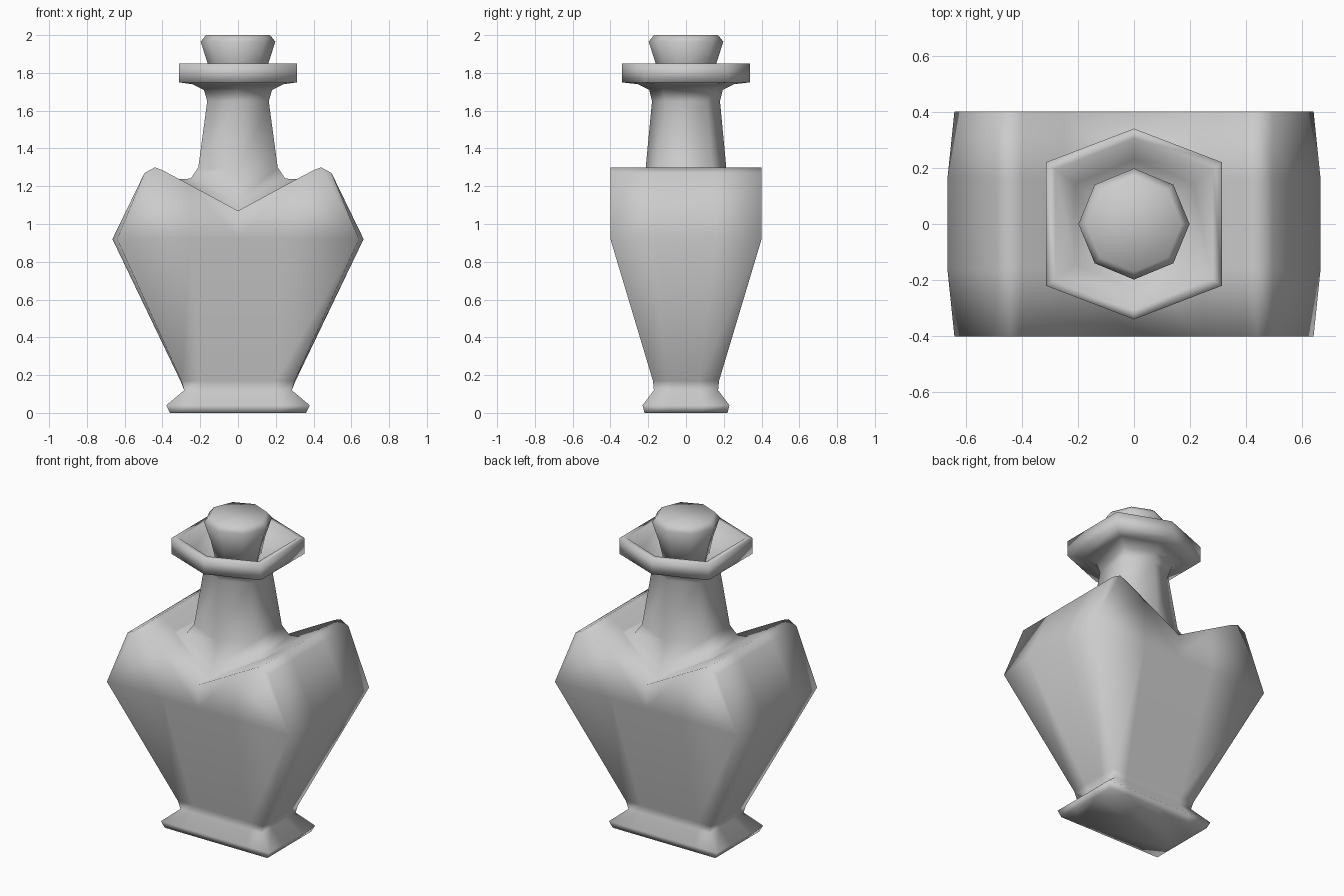
import bpy, bmesh, math

if "Cube" in bpy.data.objects:
    bpy.data.objects.remove(bpy.data.objects["Cube"])


def finish(name, bm):
    bmesh.ops.remove_doubles(bm, verts=bm.verts, dist=0.0005)
    bmesh.ops.recalc_face_normals(bm, faces=bm.faces)
    for f in bm.faces:
        f.smooth = True
    me = bpy.data.meshes.new(name)
    bm.to_mesh(me)
    bm.free()
    ob = bpy.data.objects.new(name, me)
    bpy.context.collection.objects.link(ob)
    return ob


def loft(bm, rings, cap_start=False, cap_end=False):
    rows = [[bm.verts.new(p) for p in r] for r in rings]
    n = len(rows[0])
    for a, b in zip(rows, rows[1:]):
        for i in range(n):
            j = (i + 1) % n
            bm.faces.new((a[i], a[j], b[j], b[i]))
    if cap_start:
        bm.faces.new(rows[0][::-1])
    if cap_end:
        bm.faces.new(rows[-1])


def body_ring(w, d, c, e, z):
    front = [(-w, -d), (-c, -d), (0, -d), (c, -d), (w, -d), (w + e, -0.4 * d), (w + e, 0.4 * d)]
    return [(x, y, z) for x, y in front + [(-x, -y) for x, y in front]]


# Foot and tapering lower body
bm = bmesh.new()
loft(bm, [body_ring(*r) for r in [
    (0.36, 0.22, 0.22, 0, 0),
    (0.38, 0.23, 0.22, 0, 0.04),
    (0.285, 0.17, 0.20, 0, 0.12),
    (0.30, 0.175, 0.20, 0.005, 0.17),
    (0.64, 0.40, 0.25, 0.025, 0.92)]], cap_start=True)

# Heart-shaped shoulders: profile swept front to back
half = [(0.64, 0.92), (0.495, 1.27), (0.44, 1.30), (0.40, 1.285), (0.25, 1.205)]
path = half + [(0, 1.07)] + [(-x, z) for x, z in half[::-1]]
rows = []
for y, e in ((-0.4, 0), (-0.16, 0.025), (0.16, 0.025), (0.4, 0)):
    row = []
    for x, z in path:
        bulge = math.copysign(e, x) if z == 0.92 else 0
        row.append(bm.verts.new((x + bulge, y, z)))
    rows.append(row)
for a, b in zip(rows, rows[1:]):
    for i in range(len(path) - 1):
        bm.faces.new((a[i], a[i + 1], b[i + 1], b[i]))

# Flat front and back of the heart
for y in (-0.4, 0.4):
    for s in (-1, 1):
        inner = [(0, 0.92), (0.25, 0.92), (0.25, 1.205), (0, 1.07)]
        outer = [(0.25, 0.92)] + half
        for poly in (inner, outer):
            bm.faces.new([bm.verts.new((s * x, y, z)) for x, z in poly])
finish("bottle_body", bm)


# Six-sided neck with flared, open rim; its foot dips into the valley
def hex_ring(x, yc, yv, z, zv=None):
    zv = z if zv is None else zv
    return [(0, -yv, zv), (x, -yc, z), (x, yc, z), (0, yv, zv), (-x, yc, z), (-x, -yc, z)]


bm = bmesh.new()
loft(bm, [hex_ring(*r) for r in [
    (0.315, 0.18, 0.31, 1.238, 1.065),
    (0.25, 0.16, 0.25, 1.24, 1.12),
    (0.21, 0.14, 0.215, 1.30, 1.28),
    (0.163, 0.11, 0.18, 1.65),
    (0.18, 0.125, 0.195, 1.71),
    (0.24, 0.165, 0.255, 1.74),
    (0.313, 0.22, 0.34, 1.75),
    (0.313, 0.22, 0.34, 1.85),
    (0.28, 0.195, 0.305, 1.85),
    (0.21, 0.145, 0.23, 1.77),
    (0.13, 0.09, 0.14, 1.73)]], cap_end=True)
finish("neck_and_rim", bm)

# Eight-sided stopper
bm = bmesh.new()
loft(bm, [[(r * math.cos(k * math.pi / 4), r * math.sin(k * math.pi / 4), z) for k in range(8)]
          for r, z in [(0.13, 1.72), (0.16, 1.85), (0.198, 1.965), (0.17, 2.0)]],
     cap_start=True, cap_end=True)
finish("stopper", bm)
